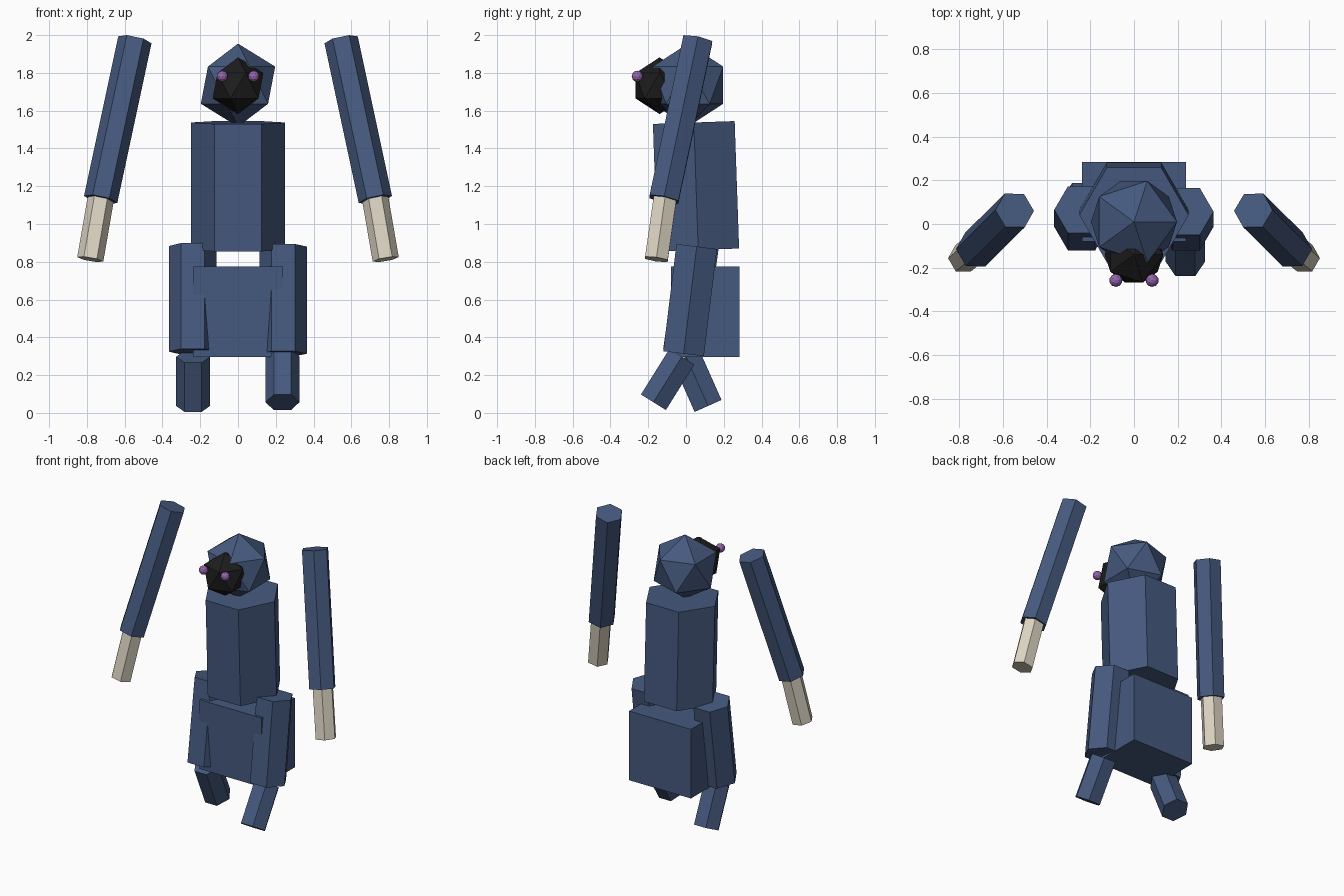
import bpy
from math import radians
from mathutils import Vector

cube = bpy.data.objects.get("Cube")
if cube:
    bpy.data.objects.remove(cube, do_unlink=True)


def material(name, rgb):
    m = bpy.data.materials.new(name)
    m.use_nodes = True
    m.diffuse_color = (*rgb, 1)
    bsdf = m.node_tree.nodes["Principled BSDF"]
    bsdf.inputs["Base Color"].default_value = (*rgb, 1)
    bsdf.inputs["Roughness"].default_value = 0.8
    return m


BLUE = material("dusty blue", (0.06, 0.1, 0.21))
BONE = material("bone", (0.72, 0.66, 0.54))
BLACK = material("charcoal", (0.012, 0.012, 0.012))
PURPLE = material("violet", (0.3, 0.13, 0.42))


def finish(name, mat):
    ob = bpy.context.object
    ob.name = name
    ob.data.materials.append(mat)
    return ob


def hex_prism(name, mat, radius, length, centre, tilt=0):
    """Six-sided prism with corners on the x axis, tilted about x."""
    bpy.ops.mesh.primitive_cylinder_add(vertices=6, radius=radius, depth=length)
    ob = finish(name, mat)
    # Bake a turn so that corners, not flats, face sideways
    for v in ob.data.vertices:
        v.co.x, v.co.y = v.co.y, -v.co.x
    ob.location = centre
    ob.rotation_euler.x = radians(tilt)
    return ob


def hex_limb(name, mat, radius, low, high):
    """Six-sided prism running between two points."""
    low, high = Vector(low), Vector(high)
    axis = high - low
    ob = hex_prism(name, mat, radius, axis.length, (low + high) / 2)
    ob.rotation_euler = Vector((0, 0, 1)).rotation_difference(axis).to_euler()
    return ob


def ball(name, mat, radius, centre, detail=1):
    bpy.ops.mesh.primitive_ico_sphere_add(subdivisions=detail, radius=radius, location=centre)
    return finish(name, mat)


# Body
hex_prism("torso", BLUE, 0.25, 0.675, (0, 0.053, 1.2), 2)
bpy.ops.mesh.primitive_cube_add(size=1, location=(0, 0.102, 0.536))
finish("hips", BLUE).scale = (0.474, 0.364, 0.478)

# Head, face and eyes
ball("head", BLUE, 0.22, (0, 0.01, 1.735))
ball("face", BLACK, 0.15, (0, -0.14, 1.732))
for side, sx in (("left", 1), ("right", -1)):
    ball(side + "_eye", PURPLE, 0.03, (0.083 * sx, -0.258, 1.782), 2)

    # Arms hang free of the body, splayed out and forward
    hex_limb(side + "_upper_arm", BLUE, 0.09, (0.727 * sx, -0.117, 1.13), (0.546 * sx, 0.062, 1.975))
    hex_limb(side + "_forearm", BONE, 0.07, (0.782 * sx, -0.157, 0.813), (0.723 * sx, -0.108, 1.155))

# Legs in mid stride
hex_prism("left_thigh", BLUE, 0.125, 0.572, (0.239, 0.022, 0.597), -7)
hex_prism("right_thigh", BLUE, 0.125, 0.565, (-0.24, 0.026, 0.604), -8)
hex_prism("left_shin", BLUE, 0.09, 0.285, (0.235, -0.097, 0.177), -32)
hex_prism("right_shin", BLUE, 0.09, 0.285, (-0.238, 0.059, 0.167), 24)
